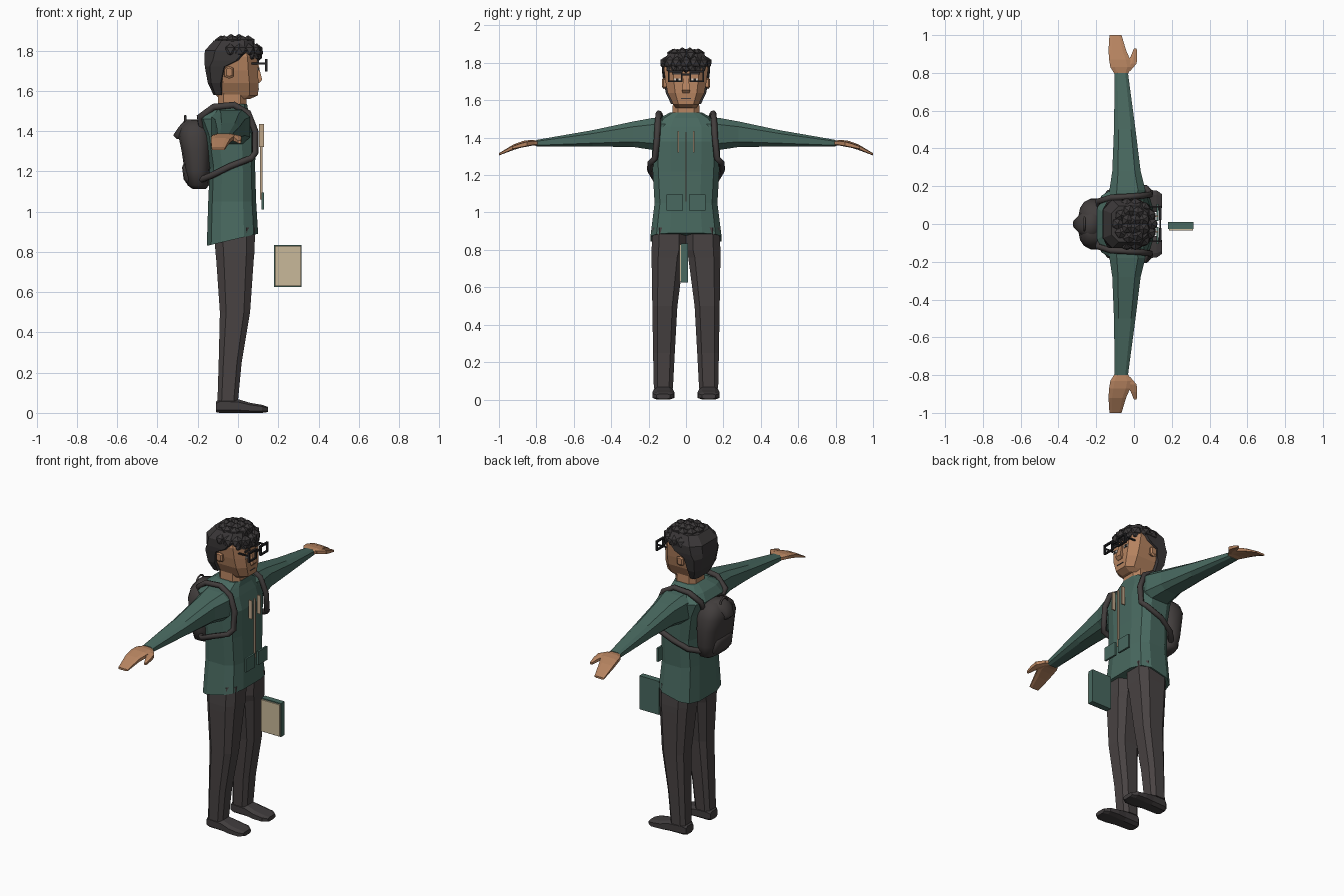
import bpy, bmesh, math, random
from mathutils import Vector

random.seed(4)


def material(name, r, g, b):
    m = bpy.data.materials.new(name)
    m.diffuse_color = (r, g, b, 1)
    return m


GREEN = material("shirt green", 0.065, 0.14, 0.115)
SKIN = material("skin", 0.46, 0.225, 0.115)
HAIR = material("hair charcoal", 0.042, 0.038, 0.039)
TROUSER = material("trouser grey", 0.066, 0.056, 0.056)
SHOE = material("shoe grey", 0.052, 0.046, 0.047)
PACK = material("pack grey", 0.054, 0.047, 0.046)
TAN = material("cord tan", 0.52, 0.38, 0.25)
PAGE = material("page cream", 0.58, 0.48, 0.32)
BLACK = material("frame black", 0.018, 0.018, 0.02)
WHITE = material("eye white", 0.7, 0.66, 0.6)


def finish(name, bm, mat, smooth=False):
    bmesh.ops.recalc_face_normals(bm, faces=bm.faces)
    me = bpy.data.meshes.new(name)
    bm.to_mesh(me)
    bm.free()
    me.materials.append(mat)
    for p in me.polygons:
        p.use_smooth = smooth
    ob = bpy.data.objects.new(name, me)
    bpy.context.collection.objects.link(ob)
    return ob


def loft(name, mat, axis, rings, n=8, e=0.6, side=1, tilt=None, smooth=False):
    """Skin rounded-box sections (t, a0, a1, b0, b1) stacked along an axis."""
    bm = bmesh.new()
    loops = []
    for k, (t, a0, a1, b0, b1) in enumerate(rings):
        loop = []
        for i in range(n):
            w = math.tau * (i + 0.5) / n
            c, s = (f(w) / math.cos(math.pi / n) for f in (math.cos, math.sin))
            c = math.copysign(min(abs(c), 1) ** e, c)
            s = math.copysign(min(abs(s), 1) ** e, s)
            a = (a0 + a1) / 2 + c * (a1 - a0) / 2
            b = (b0 + b1) / 2 + s * (b1 - b0) / 2
            h = t + (tilt[k] * c if tilt else 0)
            x, y, z = {"x": (t, a, b), "y": (a, t, b), "z": (a, b, h)}[axis]
            loop.append(bm.verts.new((x, y * side, z)))
        loops.append(loop)
    for p, q in zip(loops, loops[1:]):
        for i in range(n):
            j = (i + 1) % n
            bm.faces.new((p[i], p[j], q[j], q[i]))
    bm.faces.new(loops[0])
    bm.faces.new(loops[-1])
    return finish(name, bm, mat, smooth)


def box(name, mat, x, y, z):
    bm = bmesh.new()
    bmesh.ops.create_cube(bm, size=1)
    for v in bm.verts:
        v.co = Vector([(r[0] + r[1]) / 2 + c * (r[1] - r[0])
                       for c, r in zip(v.co, (x, y, z))])
    return finish(name, bm, mat)


def tube(name, mat, points, radius):
    cu = bpy.data.curves.new(name, "CURVE")
    cu.dimensions = "3D"
    cu.bevel_depth = radius
    cu.bevel_resolution = 1
    cu.use_fill_caps = True
    sp = cu.splines.new("POLY")
    sp.points.add(len(points) - 1)
    for p, co in zip(sp.points, points):
        p.co = (*co, 1)
    cu.materials.append(mat)
    ob = bpy.data.objects.new(name, cu)
    bpy.context.collection.objects.link(ob)
    bpy.ops.object.select_all(action="DESELECT")
    ob.select_set(True)
    bpy.context.view_layer.objects.active = ob
    bpy.ops.object.convert(target="MESH")


def sym(*rows):
    """Rows (t, a0, a1, half width) to symmetric sections."""
    return [(t, a, b, -h, h) for t, a, b, h in rows]


# Torso with a hem that drops at the back
loft("shirt", GREEN, "z", sym(
    (0.86, -0.155, 0.10, 0.19), (1.05, -0.148, 0.09, 0.168),
    (1.22, -0.14, 0.085, 0.178), (1.38, -0.165, 0.088, 0.185),
    (1.46, -0.195, 0.065, 0.18), (1.505, -0.165, 0.05, 0.14),
    (1.535, -0.115, 0.045, 0.085)), n=12,
    tilt=(0.03, 0, 0, 0, 0, 0, 0))

# Neck, head and face
loft("neck", SKIN, "z", sym((1.48, -0.10, 0.045, 0.075), (1.59, -0.10, 0.04, 0.07)))
loft("head", SKIN, "z", sym(
    (1.56, -0.09, 0.06, 0.055), (1.578, -0.11, 0.10, 0.068),
    (1.64, -0.12, 0.102, 0.098), (1.70, -0.13, 0.098, 0.11),
    (1.77, -0.14, 0.095, 0.118), (1.83, -0.12, 0.07, 0.10)))
loft("nose", SKIN, "z", sym(
    (1.638, 0.08, 0.105, 0.018), (1.655, 0.08, 0.12, 0.022),
    (1.73, 0.08, 0.102, 0.012)), n=4)
box("mouth", SHOE, (0.097, 0.1045), (-0.026, 0.026), (1.608, 1.612))
for s in (-1, 1):
    def ys(a, b):
        return tuple(sorted((a * s, b * s)))
    box("eye", WHITE, (0.095, 0.1025), ys(0.03, 0.064), (1.70, 1.716))
    box("pupil", BLACK, (0.096, 0.104), ys(0.04, 0.054), (1.70, 1.717))
    box("eyebrow", HAIR, (0.095, 0.104), ys(0.025, 0.072), (1.738, 1.75))
    loft("ear", SKIN, "y", [
        (0.10, -0.06, -0.025, 1.668, 1.712), (0.12, -0.066, -0.022, 1.66, 1.722),
        (0.128, -0.058, -0.03, 1.672, 1.714)], side=s, n=6)
    # Glasses: rim bars and side arm
    for z in ((1.697, 1.705), (1.748, 1.758)):
        box("glasses_rim", BLACK, (0.133, 0.146), ys(0.02, 0.095), z)
    for y in (0.02, 0.087):
        box("glasses_rim_side", BLACK, (0.133, 0.146), ys(y, y + 0.008), (1.70, 1.755))
    box("glasses_arm", BLACK, (0.04, 0.14), ys(0.087, 0.095), (1.732, 1.74))
box("glasses_bridge", BLACK, (0.135, 0.143), (-0.024, 0.024), (1.733, 1.742))

# Hair: close cap at the back, faceted curls on top
loft("hair_cap", HAIR, "z", sym(
    (1.58, -0.122, -0.075, 0.08), (1.64, -0.15, -0.07, 0.108),
    (1.72, -0.165, -0.045, 0.124), (1.75, -0.166, 0.03, 0.128),
    (1.80, -0.165, 0.085, 0.128), (1.85, -0.12, 0.07, 0.095)))
curls = [(math.tau * i / 14, 0.108, 1.80, 0.036) for i in range(14)]
curls += [(math.tau * (i + 0.5) / 9, 0.07, 1.84, 0.036) for i in range(9)]
curls += [(math.tau * (i + 0.5) / 4, 0.028, 1.847, 0.036) for i in range(4)]
curls += [(0.28 * i, 0.112, 1.772, 0.026) for i in (-3, -2, -1, 0, 1, 2, 3)]
bm = bmesh.new()
for a, r, z, size in curls:
    new = bmesh.ops.create_icosphere(bm, subdivisions=1, radius=size)["verts"]
    spin = random.uniform(0, 3)
    for v in new:
        x, y, h = v.co
        v.co = (x * math.cos(spin) - y * math.sin(spin) - 0.015 + r * math.cos(a),
                x * math.sin(spin) + y * math.cos(spin) + r * math.sin(a), h + z)
finish("hair_curls", bm, HAIR)

for s in (-1, 1):
    # Sleeve, hand and thumb
    loft("sleeve", GREEN, "y", [
        (0.11, -0.14, 0.05, 1.33, 1.51), (0.18, -0.13, 0.06, 1.335, 1.505),
        (0.28, -0.115, 0.035, 1.35, 1.487), (0.50, -0.106, 0.008, 1.353, 1.44),
        (0.80, -0.102, -0.032, 1.352, 1.388)], side=s)
    loft("hand", SKIN, "y", [
        (0.785, -0.097, -0.037, 1.356, 1.384), (0.83, -0.125, -0.012, 1.358, 1.388),
        (0.87, -0.132, -0.02, 1.35, 1.383), (0.92, -0.135, -0.042, 1.335, 1.365),
        (1.0, -0.13, -0.066, 1.305, 1.317)], side=s)
    loft("thumb", SKIN, "y", [
        (0.81, -0.06, -0.02, 1.36, 1.384), (0.85, -0.04, 0.014, 1.352, 1.382),
        (0.89, -0.016, 0.017, 1.345, 1.37), (0.93, 0.0, 0.014, 1.338, 1.354)],
        n=6, side=s)

    # Trouser leg and shoe
    loft("trouser_leg", TROUSER, "z", [
        (0.06, -0.102, 0.0, 0.07, 0.172), (0.25, -0.096, 0.018, 0.06, 0.176),
        (0.50, -0.09, 0.06, 0.046, 0.18), (0.76, -0.108, 0.078, 0.012, 0.184),
        (0.80, -0.112, 0.082, 0.0, 0.184), (0.92, -0.12, 0.085, 0.0, 0.178)], side=s)
    loft("shoe", SHOE, "x", [
        (-0.11, 0.085, 0.155, 0.004, 0.055), (-0.09, 0.072, 0.168, 0, 0.072),
        (0.0, 0.07, 0.172, 0, 0.068), (0.06, 0.062, 0.18, 0, 0.05),
        (0.12, 0.064, 0.178, 0, 0.04), (0.148, 0.085, 0.158, 0.004, 0.03)], side=s)

    # Pack strap over the shoulder and back under the arm
    tube("pack_strap", PACK, [(x, y * s, z) for x, y, z in (
        (-0.18, 0.09, 1.42), (-0.19, 0.12, 1.47), (-0.12, 0.14, 1.52),
        (-0.02, 0.145, 1.53), (0.05, 0.15, 1.49), (0.085, 0.155, 1.40),
        (0.085, 0.165, 1.29), (0.065, 0.19, 1.265), (-0.04, 0.192, 1.225),
        (-0.13, 0.165, 1.18), (-0.18, 0.11, 1.16))], 0.017)

    # Front pocket and drawcord
    box("shirt_pocket", GREEN, (0.118, 0.13), ys(0.015, 0.105), (1.01, 1.095))
    box("drawcord", TAN, (0.105, 0.128), ys(0.038, 0.046), (1.32, 1.435))
box("zip", TAN, (0.11, 0.122), (-0.004, 0.004), (1.06, 1.43))

# Backpack body, lower pouch and carry loop
loft("backpack", PACK, "z", sym(
    (1.112, -0.225, -0.16, 0.08), (1.13, -0.25, -0.145, 0.115),
    (1.20, -0.265, -0.138, 0.132), (1.30, -0.28, -0.132, 0.135),
    (1.37, -0.295, -0.13, 0.13), (1.42, -0.285, -0.14, 0.11),
    (1.455, -0.25, -0.155, 0.07)), n=16, e=0.75, smooth=True)
loft("pack_pouch", PACK, "z", sym(
    (1.135, -0.252, -0.20, 0.07), (1.16, -0.27, -0.20, 0.09),
    (1.22, -0.278, -0.20, 0.09), (1.25, -0.265, -0.20, 0.075)), n=12, smooth=True)
loft("pack_lid", PACK, "z", sym(
    (1.36, -0.305, -0.18, 0.06), (1.38, -0.322, -0.18, 0.045),
    (1.42, -0.295, -0.18, 0.075), (1.458, -0.262, -0.18, 0.05)),
    n=12, e=0.9, smooth=True)
tube("pack_loop", PACK, [(-0.262, 0.035 * math.cos(a), 1.44 + 0.035 * math.sin(a))
                         for a in (math.pi * i / 6 for i in range(7))], 0.006)

# Book hanging in front, pages facing sideways
box("book_cover", GREEN, (0.18, 0.316), (-0.026, 0.01), (0.625, 0.835))
box("book_page", PAGE, (0.184, 0.312), (-0.034, -0.026), (0.63, 0.828))
